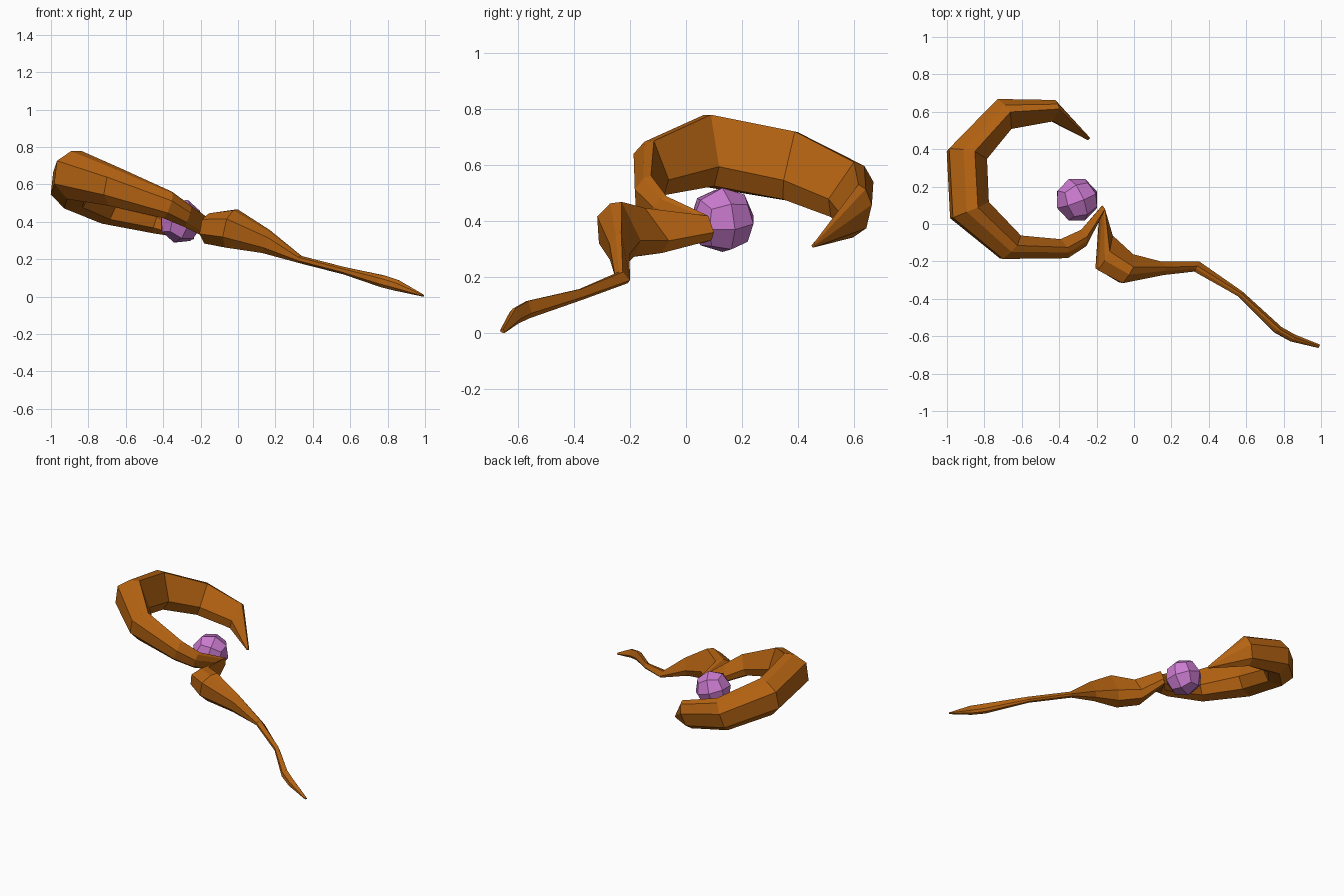
import bpy, bmesh, math
from mathutils import Vector, Euler

cube = bpy.data.objects.get("Cube")
if cube:
    bpy.data.objects.remove(cube, do_unlink=True)


def material(name, rgb):
    mat = bpy.data.materials.new(name)
    mat.use_nodes = True
    color = (*rgb, 1)
    mat.diffuse_color = color
    mat.node_tree.nodes["Principled BSDF"].inputs["Base Color"].default_value = color
    return mat


def make_object(name, bm, mat):
    bmesh.ops.recalc_face_normals(bm, faces=bm.faces)
    mesh = bpy.data.meshes.new(name)
    bm.to_mesh(mesh)
    bm.free()
    mesh.materials.append(mat)
    obj = bpy.data.objects.new(name, mesh)
    bpy.context.collection.objects.link(obj)
    return obj


wood = material("brown_wood", (0.46, 0.125, 0.006))
crystal = material("pink_crystal", (0.6, 0.2, 0.63))

# Faceted branch profile: (outward, upward) in half-widths
PROFILE = [(0, 1), (-1, -.15), (-.8, -.75), (0, -1), (.8, -.6), (1, .3), (.5, .85)]
UP = Vector((.3, .1, .95)).normalized()

# Branch sections: outer x, y, inner x, y, middle z, half height
HOOK = [
    (-.235, .46, -.245, .448, .312, .008),
    (-.43, .66, -.43, .55, .435, .10),
    (-.74, .665, -.65, .51, .50, .115),
    (-1.0, .40, -.78, .35, .595, .13),
    (-.98, .03, -.77, .12, .65, .135),
    (-.71, -.19, -.60, -.06, .585, .105),
    (-.36, -.185, -.39, -.08, .49, .075),
    (-.26, -.12, -.28, -.03, .43, .06),
]
HANDLE = [
    (-.175, .05, -.165, .10, .37, .05),
    (-.20, -.25, -.11, -.06, .365, .085),
    (-.07, -.32, 0, -.16, .365, .108),
    (.15, -.275, .15, -.20, .295, .065),
    (.32, -.255, .35, -.20, .198, .02),
    (.56, -.39, .58, -.36, .138, .02),
    (.75, -.58, .79, -.55, .083, .033),
    (.84, -.63, .86, -.59, .06, .03),
    (.985, -.663, .995, -.645, .006, .006),
]


def branch(name, sections):
    bm = bmesh.new()
    rings = []
    for ox, oy, ix, iy, z, high in sections:
        center = Vector(((ox + ix) / 2, (oy + iy) / 2, z))
        out = Vector(((ox - ix) / 2, (oy - iy) / 2, 0))
        out.z = -out.dot(UP) / UP.z
        rings.append([bm.verts.new(center + out * u + UP * high * v) for u, v in PROFILE])
    count = len(PROFILE)
    for a, b in zip(rings, rings[1:]):
        for i in range(count):
            j = (i + 1) % count
            bm.faces.new((a[i], a[j], b[j], b[i]))
    bm.faces.new(rings[0])
    bm.faces.new(rings[-1])
    return make_object(name, bm, wood)


# Hooked head flowing through a sharp bend into the handle
branch("staff_branch", HOOK + HANDLE)

# Floating faceted orb: a divided cube pushed out to a sphere
bm = bmesh.new()
bmesh.ops.create_cube(bm, size=1)
bmesh.ops.subdivide_edges(bm, edges=bm.edges[:], cuts=1, use_grid_fill=True)
for v in bm.verts:
    v.co = v.co.normalized() * .12
orb = make_object("floating_orb", bm, crystal)
orb.location = (-.305, .13, .403)
orb.rotation_euler = Euler((0, math.radians(18), math.radians(22)))
# Tilt follows the lean of the staff
orb.rotation_euler = (Euler((0, math.radians(18), 0)).to_matrix()
                      @ Euler((0, 0, math.radians(22))).to_matrix()).to_euler()
